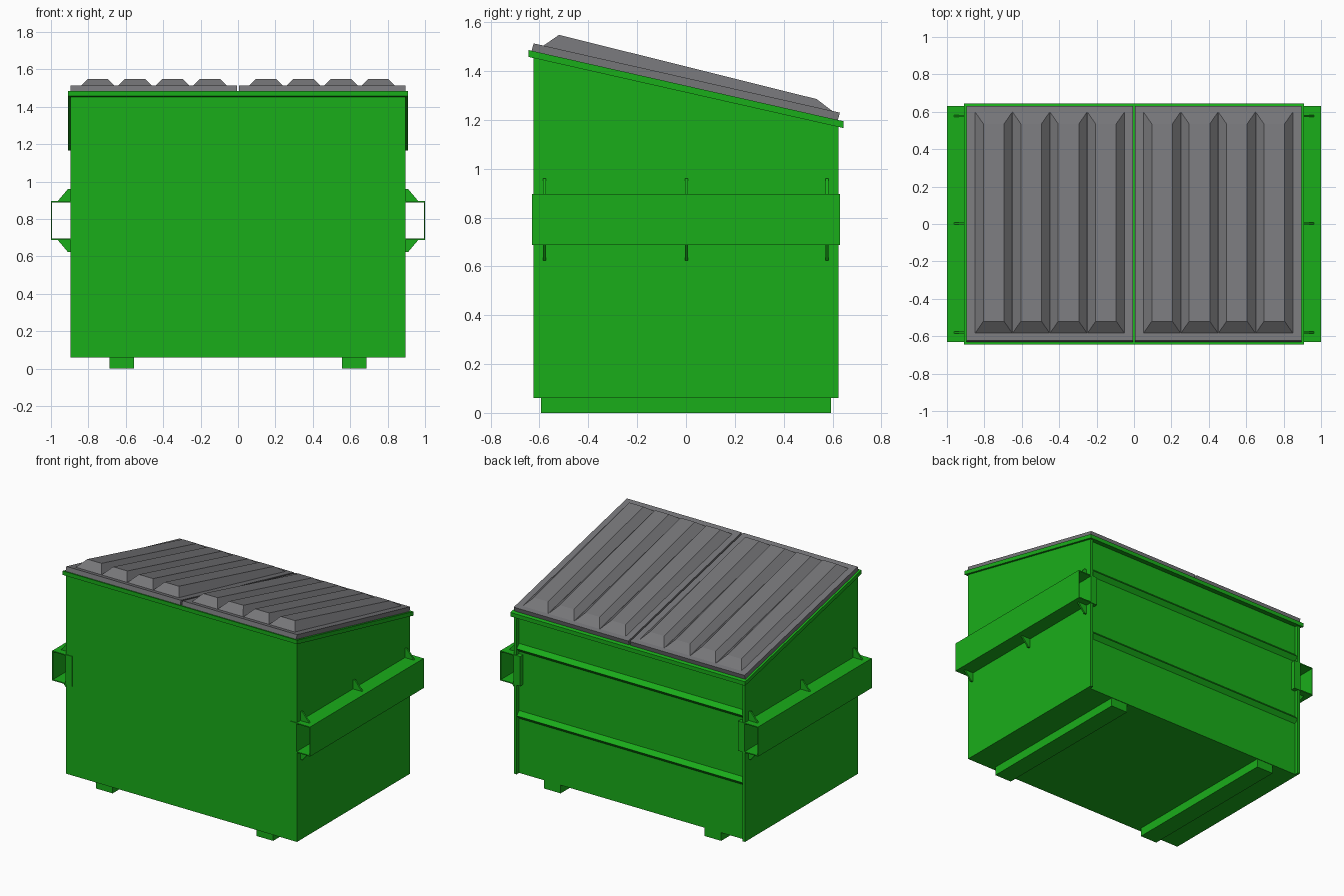
import bpy, bmesh

if "Cube" in bpy.data.objects:
    bpy.data.objects.remove(bpy.data.objects["Cube"])

GREEN = bpy.data.materials.new("green_paint")
GREEN.diffuse_color = (0.01, 0.42, 0.01, 1)
GREEN.use_nodes = True
GREEN.node_tree.nodes["Principled BSDF"].inputs["Base Color"].default_value = GREEN.diffuse_color
LID = bpy.data.materials.new("grey_plastic")
LID.diffuse_color = (0.18, 0.18, 0.19, 1)
LID.use_nodes = True
LID.node_tree.nodes["Principled BSDF"].inputs["Base Color"].default_value = LID.diffuse_color
SLOPE = -0.226


def top(y, z0=1.34):
    """Height of the sloping top plane at depth y."""
    return z0 + SLOPE * y


def loft(bm, a, b):
    """Closed solid between two matching loops."""
    va = [bm.verts.new(p) for p in a]
    vb = [bm.verts.new(p) for p in b]
    n = len(va)
    bm.faces.new(va)
    bm.faces.new(vb[::-1])
    for i in range(n):
        j = (i + 1) % n
        bm.faces.new((va[j], va[i], vb[i], vb[j]))


def finish(name, bm, mat, mirror=False):
    bmesh.ops.recalc_face_normals(bm, faces=bm.faces[:])
    me = bpy.data.meshes.new(name)
    bm.to_mesh(me)
    bm.free()
    me.materials.append(mat)
    ob = bpy.data.objects.new(name, me)
    bpy.context.collection.objects.link(ob)
    if mirror:
        ob.modifiers.new("mirror_x", 'MIRROR')
    return ob


def along_x(bm, prof, x0, x1):
    loft(bm, [(x0, y, z) for y, z in prof], [(x1, y, z) for y, z in prof])


def along_y(bm, prof, y0, y1):
    loft(bm, [(x, y0, z) for x, z in prof], [(x, y1, z) for x, z in prof])


def slanted(y0, y1, low, high):
    return [(y0, top(y0, low)), (y1, top(y1, low)), (y1, top(y1, high)), (y0, top(y0, high))]


def wall(y1):
    return [(-0.625, 0.06), (y1, 0.06), (y1, top(y1, 1.335)), (-0.625, top(-0.625, 1.335))]


# Bin body with a back panel recessed between the side walls
bm = bmesh.new()
along_x(bm, wall(0.597), -0.876, 0.876)
finish("body", bm, GREEN)
bm = bmesh.new()
along_x(bm, wall(0.625), 0.876, 0.895)
finish("side_walls", bm, GREEN, True)

# Angled stiffening ribs on the back
bm = bmesh.new()
for z in (0.94, 0.47):
    along_x(bm, [(0.59, z - 0.035), (0.624, z), (0.59, z + 0.035)], -0.876, 0.876)
finish("back_ribs", bm, GREEN)

# Sloping rim frame
bm = bmesh.new()
for y0, y1 in ((-0.645, -0.61), (0.59, 0.645)):
    along_x(bm, slanted(y0, y1, 1.312, 1.34), -0.91, 0.91)
for s in (-1, 1):
    along_x(bm, slanted(-0.61, 0.59, 1.312, 1.34), s * 0.875, s * 0.91)
finish("top_rim", bm, GREEN)

# Open fork pockets with end plates wrapping the body corners
bm = bmesh.new()
along_y(bm, [(0.89, 0.688), (1.0, 0.688), (1.0, 0.896), (0.89, 0.896),
             (0.89, 0.889), (0.994, 0.889), (0.994, 0.695), (0.89, 0.695)], -0.63, 0.63)
for y0, y1 in ((-0.63, -0.62), (0.59, 0.63)):
    along_y(bm, [(0.845, 0.688), (0.896, 0.688), (0.896, 0.896), (0.845, 0.896)], y0, y1)
finish("fork_pockets", bm, GREEN, True)

# Gussets above and below the pockets
bm = bmesh.new()
for y in (-0.58, 0.002, 0.577):
    for s in (-1, 1):
        prof = [(x, 0.792 + s * dz) for x, dz in
                ((0.89, 0.1), (0.967, 0.1), (0.91, 0.168), (0.89, 0.168))]
        along_y(bm, prof, y - 0.006, y + 0.006)
finish("pocket_gussets", bm, GREEN, True)

# Skids
bm = bmesh.new()
along_x(bm, [(-0.593, 0), (0.593, 0), (0.593, 0.062), (-0.593, 0.062)], 0.557, 0.688)
finish("skids", bm, GREEN, True)

# Twin lids: slab plus four tapered ridges each
bm = bmesh.new()
slab = [(-0.632, top(-0.632)), (0.622, top(0.622)), (0.63, top(0.63, 1.372)), (-0.624, top(-0.624, 1.372))]
along_x(bm, slab, 0.006, 0.895)
for i in range(4):
    x = 0.05 + 0.2 * i
    base = [(x + dx, y, top(y, 1.371)) for dx, y in ((0, -0.585), (0.2, -0.585), (0.2, 0.6), (0, 0.6))]
    crest = [(x + dx, y, z) for dx, y, z in ((0.045, -0.52, 1.548), (0.155, -0.52, 1.548),
                                             (0.155, 0.535, 1.285), (0.045, 0.535, 1.285))]
    loft(bm, base, crest)
finish("lids", bm, LID, True)
